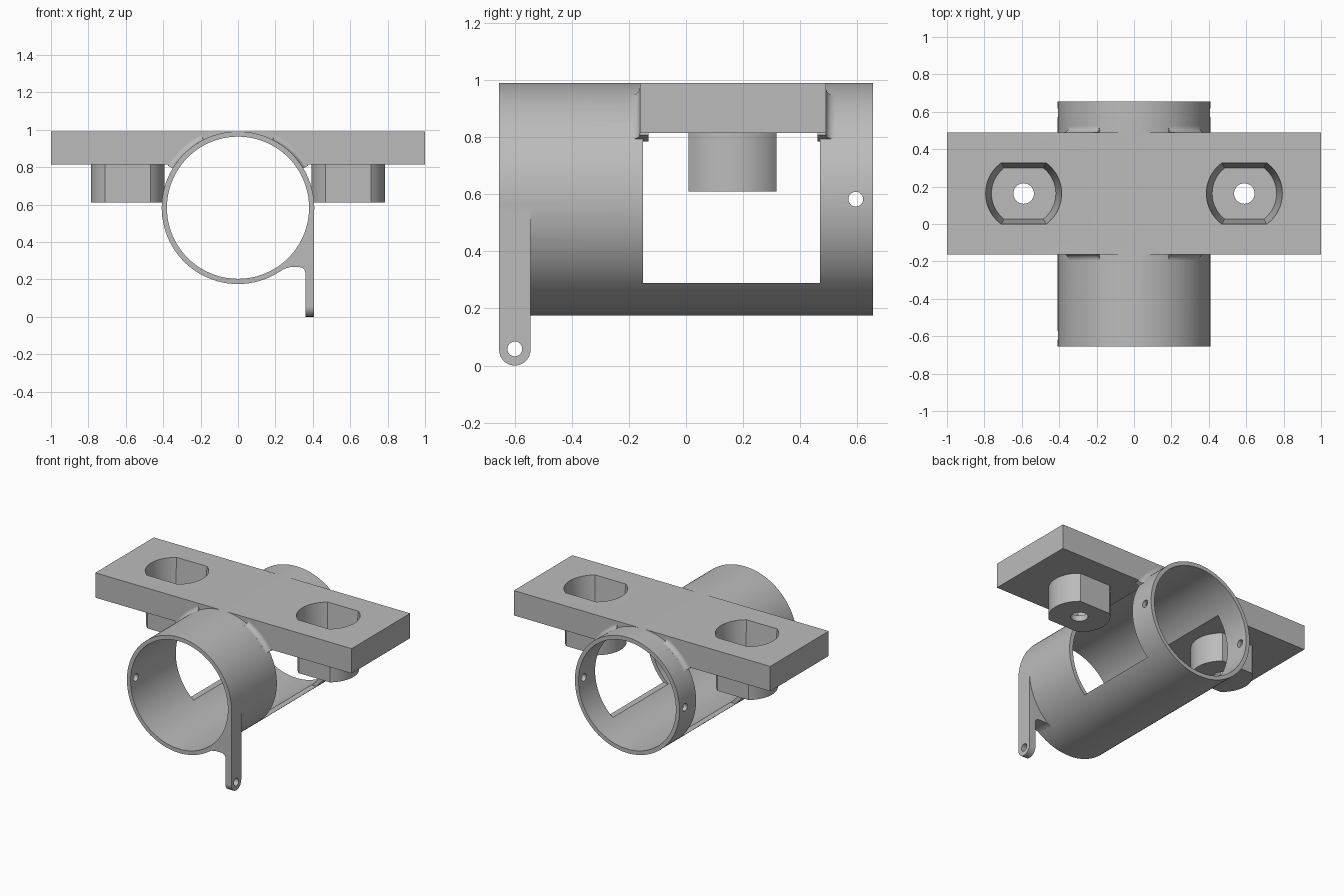
import bpy, bmesh, math

if "Cube" in bpy.data.objects:
    bpy.data.objects.remove(bpy.data.objects["Cube"], do_unlink=True)

grey = bpy.data.materials.new("plain grey")
grey.use_nodes = True
grey.diffuse_color = (0.5, 0.5, 0.5, 1)
grey.node_tree.nodes["Principled BSDF"].inputs["Base Color"].default_value = (0.5, 0.5, 0.5, 1)

AXIS_Z, R_OUT, R_IN, HALF = 0.583, 0.408, 0.38, 0.655
BOSS_X, BOSS_Y = 0.59, 0.163


def finish(bm, name):
    bmesh.ops.recalc_face_normals(bm, faces=bm.faces)
    mesh = bpy.data.meshes.new(name)
    bm.to_mesh(mesh)
    bm.free()
    mesh.materials.append(grey)
    obj = bpy.data.objects.new(name, mesh)
    bpy.context.collection.objects.link(obj)
    return obj


def place(axis, a, b, t):
    return {"X": (t, a, b), "Y": (a, t, b), "Z": (a, b, t)}[axis]


def prism(name, axis, outline, lo, hi, end=None, bevel=0, rule=lambda e: True):
    """Extrude an outline along an axis, optionally lofting to another end outline."""
    bm = bmesh.new()
    first = [bm.verts.new(place(axis, a, b, lo)) for a, b in outline]
    last = [bm.verts.new(place(axis, a, b, hi)) for a, b in (end or outline)]
    bm.faces.new(first)
    bm.faces.new(last)
    n = len(first)
    for i in range(n):
        j = (i + 1) % n
        bm.faces.new((first[i], first[j], last[j], last[i]))
    if bevel:
        edges = [e for e in bm.edges if e.calc_face_angle() > 0.6 and rule(e)]
        bmesh.ops.bevel(bm, geom=edges, offset=bevel, segments=4, profile=0.5,
                        affect="EDGES", clamp_overlap=True)
    return finish(bm, name)


def arc(ca, cb, r, start, stop, n):
    step = math.radians(stop - start) / n
    return [(ca + r * math.cos(math.radians(start) + i * step),
             cb + r * math.sin(math.radians(start) + i * step)) for i in range(n + 1)]


def circle(ca, cb, r, n):
    return arc(ca, cb, r, 0, 360, n)[:-1]


def rect(a0, a1, b0, b1):
    return [(a0, b0), (a1, b0), (a1, b1), (a0, b1)]


def flatted(cx, r, h):
    """Circle with two flats facing front and back."""
    t = math.degrees(math.asin(h / r))
    return arc(cx, BOSS_Y, r, -t, t, 20) + arc(cx, BOSS_Y, r, 180 - t, 180 + t, 20)


def collar(name, y, outward, side):
    """Concave fillet swept round the tube where it leaves the plate."""
    f = 0.03
    section = [(R_OUT - 0.015, y - outward * 0.03), (R_OUT + f, y - outward * 0.03)]
    section += [(R_OUT + f - f * math.sin(a), y + outward * (f - f * math.cos(a)))
                for a in [i * math.pi / 10 for i in range(6)]]
    section += [(R_OUT - 0.015, y + outward * f)]
    bm = bmesh.new()
    rings = []
    for i in range(17):
        a = math.radians(31 + i * 2)
        rings.append([bm.verts.new((side * r * math.cos(a), v, AXIS_Z + r * math.sin(a)))
                      for r, v in section])
    n = len(section)
    for p, q in zip(rings, rings[1:]):
        for i in range(n):
            j = (i + 1) % n
            bm.faces.new((p[i], p[j], q[j], q[i]))
    bm.faces.new(rings[0])
    bm.faces.new(rings[-1])
    return finish(bm, name)


def combine(body, tool, operation):
    mod = body.modifiers.new(operation, "BOOLEAN")
    mod.operation, mod.solver, mod.object = operation, "EXACT", tool
    bpy.context.view_layer.objects.active = body
    bpy.ops.object.modifier_apply(modifier=mod.name)
    bpy.data.objects.remove(tool, do_unlink=True)


# Tube blank with the side window
body = prism("tube_bracket", "Y", circle(0, AXIS_Z, R_OUT, 96), -HALF, HALF)
combine(body, prism("window", "X", rect(-0.15, 0.47, 0.29, 0.83), -0.6, 0.6), "DIFFERENCE")

# Mounting plate across the top
combine(body, prism("plate", "Z", rect(-1, 1, -0.162, 0.49), 0.815, 0.99, bevel=0.022), "UNION")

# Bosses under the plate and fillets beside it
for side in (-1, 1):
    boss = prism("boss", "Z", flatted(side * BOSS_X, 0.197, 0.155), 0.61, 0.84, bevel=0.014,
                 rule=lambda e: all(v.co.z < 0.62 for v in e.verts))
    combine(body, boss, "UNION")
    combine(body, collar("front_fillet", -0.162, -1, side), "UNION")
    combine(body, collar("back_fillet", 0.49, 1, side), "UNION")

# Hanging tab and the web joining it to the tube
tab = [(-0.545, AXIS_Z), (-0.655, AXIS_Z)] + arc(-0.6, 0.055, 0.055, 180, 360, 20)
combine(body, prism("tab", "X", tab, 0.36, 0.407), "UNION")
web = [(0.2, 0.24), (0.225, 0.243), (0.25, 0.258), (0.28, 0.265)]
web += arc(0.33, 0.235, 0.03, 90, 0, 6) + [(0.385, 0.235), (0.385, 0.5), (0.2, 0.5)]
combine(body, prism("web", "Y", web, -HALF, -0.545), "UNION")

# Bore, boss pockets and screw holes
combine(body, prism("bore", "Y", circle(0, AXIS_Z, R_IN, 96), -1, 1), "DIFFERENCE")
for side in (-1, 1):
    x = side * BOSS_X
    pocket = prism("pocket", "Z", flatted(x, 0.172, 0.136), 0.65, 1, end=flatted(x, 0.204, 0.165))
    combine(body, pocket, "DIFFERENCE")
    combine(body, prism("boss_hole", "Z", circle(x, BOSS_Y, 0.055, 32), 0.5, 0.8), "DIFFERENCE")
for y, z, lo, hi in ((0.595, AXIS_Z, -0.6, 0.6), (-0.595, AXIS_Z, -0.6, -0.2), (-0.6, 0.058, 0.2, 0.6)):
    combine(body, prism("pin_hole", "X", circle(y, z, 0.026, 24), lo, hi), "DIFFERENCE")

# Smooth curved faces, crisp edges, flat planes kept flat
body.select_set(True)
bpy.context.view_layer.objects.active = body
bpy.ops.object.shade_smooth_by_angle(angle=math.radians(30))
weighted = body.modifiers.new("flat_planes", "WEIGHTED_NORMAL")
weighted.keep_sharp = True
